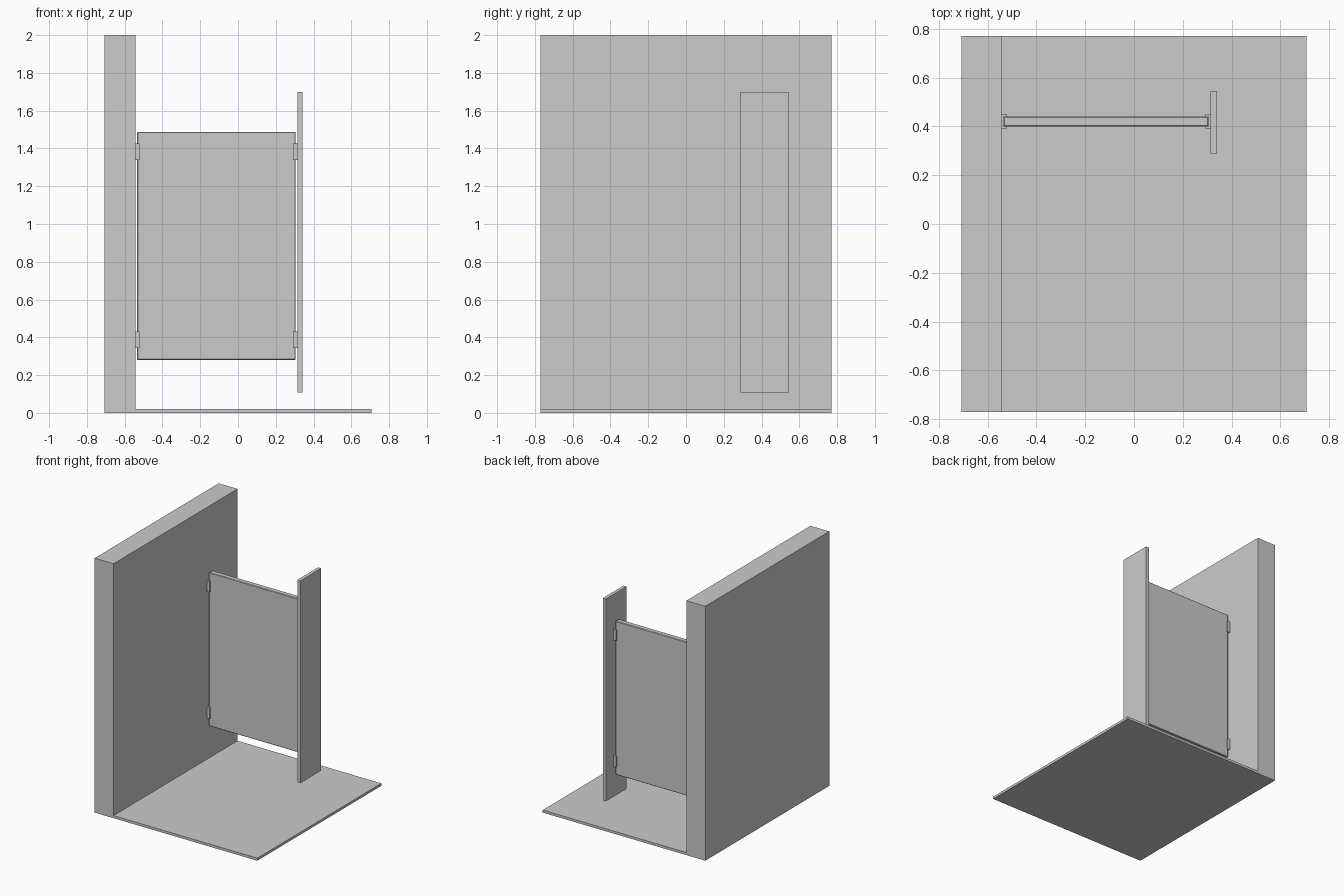
import bpy, bmesh

if "Cube" in bpy.data.objects:
    bpy.data.objects.remove(bpy.data.objects["Cube"])


def finish(name, bm):
    bmesh.ops.recalc_face_normals(bm, faces=bm.faces)
    me = bpy.data.meshes.new(name)
    bm.to_mesh(me)
    bm.free()
    ob = bpy.data.objects.new(name, me)
    bpy.context.collection.objects.link(ob)
    return ob


def prism(name, outline, z0, z1):
    """Extrude an xy outline between two heights."""
    bm = bmesh.new()
    face = bm.faces.new([bm.verts.new((x, y, z0)) for x, y in outline])
    top = bmesh.ops.extrude_face_region(bm, geom=[face])["geom"]
    verts = [v for v in top if isinstance(v, bmesh.types.BMVert)]
    bmesh.ops.translate(bm, verts=verts, vec=(0, 0, z1 - z0))
    return finish(name, bm)


def box(name, x, y, z, bevel=0):
    ob = prism(name, [(x[0], y[0]), (x[1], y[0]), (x[1], y[1]), (x[0], y[1])], *z)
    if bevel:
        m = ob.modifiers.new("edge_bevel", "BEVEL")
        m.width, m.segments = bevel, 1
    return ob


# Wall and floor
box("wall", (-0.707, -0.543), (-0.77, 0.77), (0, 2))
box("floor", (-0.543, 0.707), (-0.77, 0.77), (0, 0.02))

# Partition panel and end pilaster
box("partition_panel", (-0.534, 0.305), (0.40, 0.441), (0.28, 1.488), bevel=0.004)
box("pilaster", (0.314, 0.341), (0.288, 0.546), (0.108, 1.698))


# U-shaped clips gripping both panel edges, one pair low and one pair high
def clip(name, back, side, z0):
    base, tip = back + side * 0.008, back + side * 0.022
    y0, y1, i0, i1 = 0.391, 0.451, 0.400, 0.441
    prism(name, [(back, y0), (tip, y0), (tip, i0), (base, i0),
                 (base, i1), (tip, i1), (tip, y1), (back, y1)], z0, z0 + 0.087)


for level, z in (("lower", 0.344), ("upper", 1.338)):
    clip(level + "_wall_clip", -0.543, 1, z)
    clip(level + "_pilaster_clip", 0.314, -1, z)
